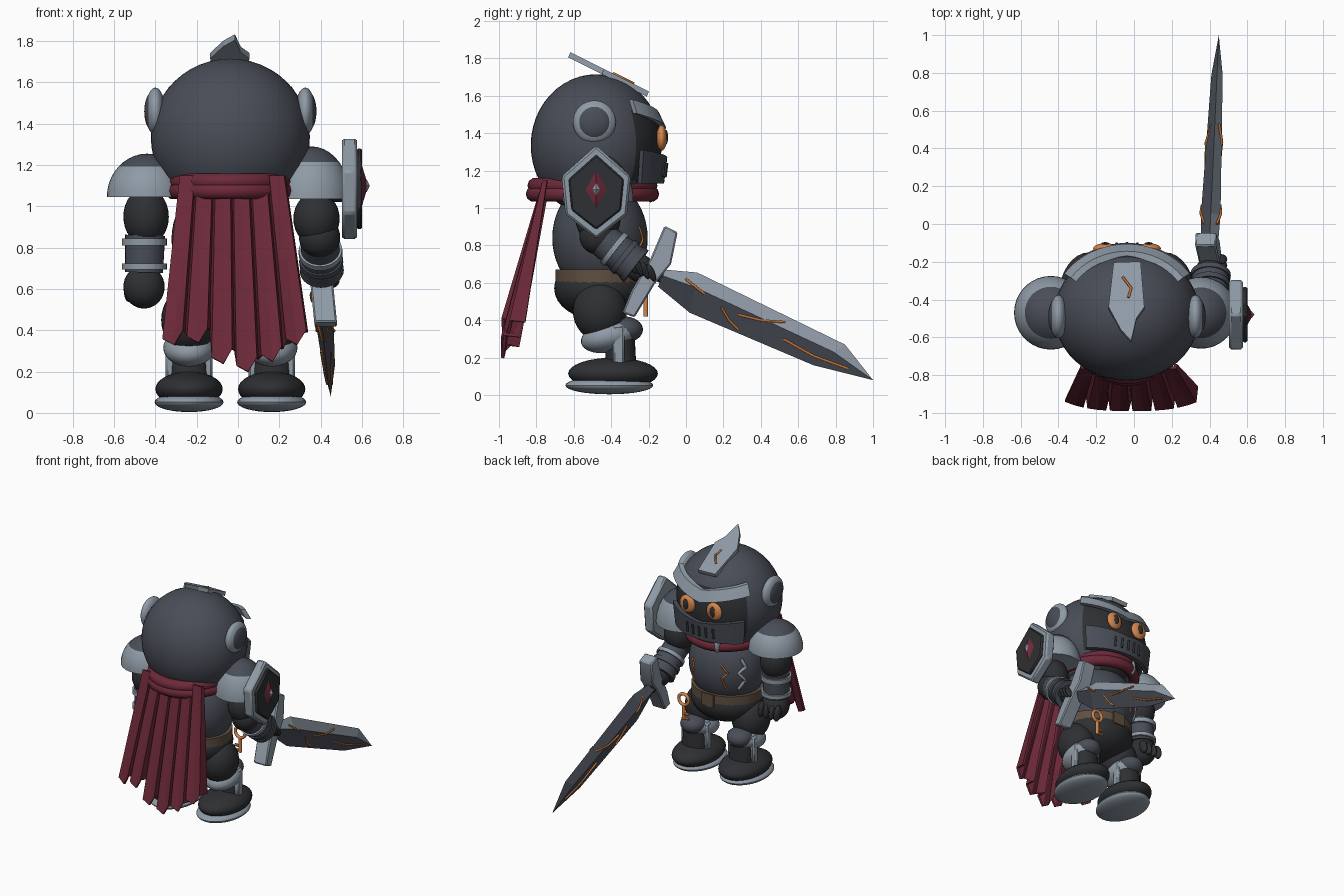
import bpy, bmesh, math
from mathutils import Vector, Matrix
from mathutils.bvhtree import BVHTree

if "Cube" in bpy.data.objects:
    bpy.data.objects.remove(bpy.data.objects["Cube"])

CX = -0.037  # symmetry line of the figure


def mat(name, r, g, b):
    m = bpy.data.materials.new(name)
    m.diffuse_color = (r, g, b, 1)
    m.use_nodes = True
    m.node_tree.nodes["Principled BSDF"].inputs["Base Color"].default_value = m.diffuse_color
    return m


IRON = mat("dark_iron", .066, .074, .094)
BLACK = mat("black_leather", .028, .029, .033)
STEEL = mat("light_steel", .275, .325, .38)
RED = mat("crimson_cloth", .15, .022, .04)
ORANGE = mat("copper_orange", .66, .24, .075)
RUST = mat("rust_crack", .55, .17, .03)
BROWN = mat("brown_belt", .115, .078, .052)


def make(name, bm, *mats):
    bmesh.ops.recalc_face_normals(bm, faces=bm.faces)
    me = bpy.data.meshes.new(name)
    bm.to_mesh(me)
    bm.free()
    for m in mats:
        me.materials.append(m)
    ob = bpy.data.objects.new(name, me)
    bpy.context.collection.objects.link(ob)
    return ob


def ball(name, c, r, m, tilt=0, seg=32):
    bm = bmesh.new()
    M = Matrix.Translation(c) @ Matrix.Rotation(tilt, 4, 'X') @ Matrix.Diagonal((*r, 1))
    bmesh.ops.create_uvsphere(bm, u_segments=seg, v_segments=seg // 2, radius=1, matrix=M)
    return make(name, bm, m)


def rod(name, a, b, r1, r2, m, flat=1, seg=28):
    a, b = Vector(a), Vector(b)
    bm = bmesh.new()
    M = Matrix.Translation((a + b) / 2) @ (b - a).to_track_quat('Z', 'Y').to_matrix().to_4x4()
    M = M @ Matrix.Diagonal((1, flat, 1, 1))
    bmesh.ops.create_cone(bm, cap_ends=True, segments=seg, radius1=r1, radius2=r2,
                          depth=(b - a).length, matrix=M)
    return make(name, bm, m)


def prism(name, pts, push, m, bevel=0):
    bm = bmesh.new()
    f = bm.faces.new([bm.verts.new(p) for p in pts])
    new = bmesh.ops.extrude_face_region(bm, geom=[f])["geom"]
    bmesh.ops.translate(bm, vec=push, verts=[v for v in new if isinstance(v, bmesh.types.BMVert)])
    ob = make(name, bm, m)
    if bevel:
        b = ob.modifiers.new("bevel", 'BEVEL')
        b.width, b.segments = bevel, 1
    return ob


def tube(name, pts, r, m, closed=False, res=3):
    cu = bpy.data.curves.new(name, 'CURVE')
    cu.dimensions, cu.bevel_depth, cu.bevel_resolution = '3D', r, res
    cu.use_fill_caps = True
    s = cu.splines.new('POLY')
    s.points.add(len(pts) - 1)
    for p, q in zip(s.points, pts):
        p.co = (*q, 1)
    s.use_cyclic_u = closed
    cu.materials.append(m)
    ob = bpy.data.objects.new(name, cu)
    bpy.context.collection.objects.link(ob)
    return ob


def crack(name, pts, ray, target, m=RUST, r=.007):
    """Thin jagged line dropped onto the target surface along ray."""
    tree = BVHTree.FromPolygons([v.co for v in target.data.vertices],
                                [p.vertices[:] for p in target.data.polygons])
    ray, out = Vector(ray), []
    for a, b in zip(pts, pts[1:]):
        for k in range(5):
            hit = tree.ray_cast(Vector(a).lerp(Vector(b), k / 4) - ray * 3, ray)[0]
            if hit:
                out.append(hit - ray * .002)
    if len(out) > 1:
        tube(name, out, r, m, res=1)


def ellipse(cx, cy, z, rx, ry, n=40):
    return [(cx + rx * math.cos(t), cy + ry * math.sin(t), z)
            for t in (2 * math.pi * i / n for i in range(n))]


# Head: iron shell with a black face opening
HC, HR = Vector((CX, -.48, 1.335)), (.385, .35, .38)
head = ball("helmet", HC, HR, IRON, seg=48)
head.data.materials.append(BLACK)
for p in head.data.polygons:
    if p.center.y > -.28 and p.center.z < 1.53:
        p.material_index = 1


def band(name, half, lo, hi, scale, m, thick=.03, n=16):
    """Curved face plate wrapped round the front of the head."""
    bm, rows = bmesh.new(), []
    for i in range(n + 1):
        u = 2 * i / n - 1
        a = u * half
        row = []
        for z, s in zip((lo(abs(u)), hi(abs(u))), scale):
            row.append([bm.verts.new((CX + (HR[0] * s + o) * math.sin(a),
                                      HC.y + (HR[1] * s + o) * math.cos(a), z)) for o in (0, thick)])
        rows.append([row[0][0], row[0][1], row[1][1], row[1][0]])
    for a, b in zip(rows, rows[1:]):
        for k in range(4):
            bm.faces.new((a[k], a[k - 1], b[k - 1], b[k]))
    bm.faces.new(rows[0])
    bm.faces.new(rows[-1])
    return make(name, bm, m)


visor = band("jaw_visor", .84, lambda u: 1.13, lambda u: 1.27 + .04 * u, (.95, 1.0), IRON)
band("brow_guard", .95, lambda u: 1.425 + .08 * u, lambda u: 1.505 + .075 * u, (.97, .86), STEEL, .035)
for i in range(-2, 3):
    x = CX + i * .055
    crack("visor_slit", [(x, 0, 1.165), (x, 0, 1.24)], (0, -1, 0), visor, BLACK, .009)
for s in (-1, 1):
    x = CX + s * .115
    ball("eye", (x, -.13, 1.375), (.064, .028, .068), ORANGE)
    ball("pupil", (x, -.108, 1.378), (.024, .012, .04), BLACK, seg=16)
    # Ear discs with iron centre
    ball("ear_rim", (CX + s * .363, -.49, 1.46), (.048, .115, .115), STEEL)
    ball("ear_cap", (CX + s * .375, -.49, 1.46), (.042, .095, .095), IRON)

# Broken crest plate on top of the helmet
outline = [(-.108, -.215), (.035, -.21), (.055, -.45), (.013, -.51), (-.015, -.63), (-.07, -.57), (-.135, -.45)]
crest = prism("crest", [(x, y, 1.49 - .5 * y) for x, y in outline], (0, .012, .028), STEEL)
crack("crest_crack", [(-.06, -.28, 0), (-.015, -.34, 0), (-.03, -.39, 0)], (0, 0, -1), crest)

# Torso, hips and belt
torso = ball("chest_plate", (CX, -.46, .84), (.285, .255, .31), IRON, seg=48)
ball("hips", (CX, -.46, .57), (.27, .245, .17), BLACK)
rod("belt", (CX, -.46, .585), (CX, -.46, .67), .265, .265, BROWN, .9)
prism("belt_buckle", [(CX - .05, -.225, .58), (CX + .05, -.225, .58), (CX + .05, -.225, .675),
                      (CX - .05, -.225, .675)], (0, .015, 0), BROWN)
crack("chest_crack_a", [(.12, 0, .9), (.09, 0, .83), (.13, 0, .78), (.11, 0, .72)], (0, -1, 0), torso)
crack("chest_crack_b", [(-.14, 0, .92), (-.19, 0, .86), (-.15, 0, .82), (-.17, 0, .74)], (0, -1, 0), torso)
crack("torn_plate_edge", [(-.25, 0, .96), (-.28, 0, .9), (-.25, 0, .86), (-.28, 0, .8), (-.24, 0, .73)],
      (0, -1, 0), torso, STEEL, .012)

# Scarf rolls and clasp
for z, k in ((1.075, 1), (1.12, .97)):
    tube("scarf_roll", ellipse(CX, -.5, z, .275 * k, .315 * k), .042, RED, True)
ball("scarf_clasp", (-.14, -.19, 1.09), (.025, .03, .06), STEEL, seg=16)

# Pleated ragged cape
bm, rows = bmesh.new(), []
tips = [.33, .34, .24, .2, .25, .33]
for i, tip in enumerate(tips):
    for f, d, up in ((.03, 1, .03), (.5, 1, 0), (.86, 1, .07), (.94, -1, .06)):
        u = (i + f) / 5.94
        zb, col = tip + up, []
        for k in range(5):
            t = k / 4
            col.append(bm.verts.new((-.285 + .515 * u + t * (-.085 + .195 * u),
                                     -.755 - .195 * t - d * (.012 + .028 * t) + .05 * t * abs(2 * u - 1) ** 3,
                                     1.15 + (zb - 1.15) * t)))
        rows.append(col)
for a, b in zip(rows, rows[1:]):
    for k in range(4):
        bm.faces.new((a[k], a[k + 1], b[k + 1], b[k]))
cape = make("cape", bm, RED)
cape.modifiers.new("cloth_thickness", 'SOLIDIFY').thickness = .018

# Legs and boots
for s in (-1, 1):
    x = CX + s * .2
    ball("thigh", (x, -.46, .45), (.135, .145, .16), BLACK)
    ball("knee_guard", (x, -.41, .315), (.125, .155, .085), STEEL, .25)
    ball("knee_cap", (x, -.33, .35), (.095, .1, .07), IRON)
    prism("shin_plate", [(x - .113, -.39, .15), (x + .113, -.39, .15), (x + .113, -.39, .37),
                         (x - .113, -.39, .37)], (0, .06, 0), STEEL, .01)
    rod("boot_cuff", (x, -.35, .14), (x, -.35, .3), .1, .09, BLACK, .85)
    ball("boot", (x, -.39, .115), (.163, .24, .085), BLACK)
    ball("boot_sole", (x, -.41, .052), (.167, .235, .048), STEEL)


# Shoulder domes: steel rim below, iron crown above
def dome(name, c, r, h):
    bm = bmesh.new()
    bmesh.ops.create_uvsphere(bm, u_segments=36, v_segments=20, radius=1,
                              matrix=Matrix.Diagonal((r, r, h, 1)))
    bmesh.ops.bisect_plane(bm, geom=bm.verts[:] + bm.edges[:] + bm.faces[:], plane_co=(0, 0, .0005),
                           plane_no=(0, 0, 1), clear_inner=True)
    bmesh.ops.holes_fill(bm, edges=[e for e in bm.edges if e.is_boundary])
    bmesh.ops.translate(bm, vec=c, verts=bm.verts)
    ob = make(name, bm, STEEL, IRON)
    for p in ob.data.polygons:
        p.material_index = int(p.center.z > c[2] + h * .66)


dome("left_pauldron", (-.44, -.47, 1.045), .195, .21)
dome("right_pauldron", (.355, -.47, 1.035), .19, .255)

# Hanging left arm
ball("left_upper_arm", (-.445, -.47, .95), (.11, .12, .14), BLACK)
rod("left_forearm", (-.455, -.46, .68), (-.45, -.46, .86), .092, .097, IRON)
for z, h in ((.81, .035), (.695, .028)):
    rod("left_arm_band", (-.453, -.46, z), (-.453, -.46, z + h), .109, .109, STEEL)
ball("left_hand", (-.455, -.45, .61), (.1, .1, .105), BLACK)
for i in range(4):
    ball("left_finger", (-.53 + i * .045, -.365, .595), (.023, .035, .06), BLACK, .3, 16)

# Bent right arm reaching forward
ball("right_upper_arm", (.38, -.47, .94), (.112, .12, .13), BLACK)
A, B = Vector((.395, -.47, .85)), Vector((.405, -.28, .7))
ball("right_elbow", A, (.1, .1, .1), BLACK)
rod("right_forearm", A, B, .09, .1, IRON)
for t in (.4, .68, .95):
    rod("right_arm_band", A.lerp(B, t), A.lerp(B, t + .12), .105, .107, STEEL if t == .4 else IRON)
ball("right_hand", (.4, -.25, .68), (.075, .075, .075), BLACK)
for i in range(4):
    ball("right_finger", (.462, -.285 + i * .033, .695 - i * .014), (.032, .019, .05), BLACK, .4, 16)

# Sword: grip, guard and diamond-section blade
rod("sword_grip", (.385, -.34, .72), (.39, -.12, .63), .035, .035, BLACK)
guard = [(-.115, .905), (-.045, .87), (-.08, .7), (-.17, .59), (-.275, .415), (-.34, .44), (-.29, .56), (-.19, .73)]
prism("sword_guard", [(.325 + (.88 - z) * .1, y, z) for y, z in guard], (.11, 0, 0), STEEL, .008)
bm, rings = bmesh.new(), []
for ty, tz, by, bz, w in ((-.11, .67, -.15, .58, .045), (.06, .655, .02, .44, .052), (.85, .27, .68, .16, .03)):
    T, Bt = Vector((.404 + .045 * ty, ty, tz)), Vector((.404 + .045 * by, by, bz))
    R = T.lerp(Bt, .36)
    rings.append([bm.verts.new(p) for p in (T, R + Vector((w, 0, 0)), Bt, R - Vector((w, 0, 0)))])
tip = bm.verts.new((.449, 1.0, .08))
for a, b in zip(rings, rings[1:]):
    for k in range(4):
        bm.faces.new((a[k - 1], a[k], b[k], b[k - 1]))
for k in range(4):
    bm.faces.new((rings[-1][k - 1], rings[-1][k], tip))
bm.faces.new(rings[0])
blade = make("sword_blade", bm, IRON, STEEL)
for i, p in enumerate(blade.data.polygons):
    p.material_index = int(i % 4 == 1)  # only the upper outer bevel is bright
lines = [[(0, .62), (.05, .58), (.1, .54)], [(.19, .47), (.23, .4), (.28, .35)],
         [(.28, .43), (.4, .4), (.53, .39)], [(.52, .3), (.68, .21), (.87, .14)]]
for line in lines:
    for s in (-1, 1):
        crack("blade_crack", [(0, y, z) for y, z in line], (s, 0, 0), blade)

# Shield: steel hexagon, black panel, crimson gem
hexa = [(0, .25), (.185, .085), (.165, -.12), (0, -.25), (-.165, -.12), (-.185, .085)]


def plate(name, pts, k, x, d, m, bev=0):
    return prism(name, [(x, -.48 + y * k, 1.085 + z * k) for y, z in pts], (d, 0, 0), m, bev)


plate("shield_rim", hexa, 1, .503, .074, STEEL, .012)
plate("shield_panel", hexa, .8, .575, .025, BLACK, .008)
for name, w, h, x0, x, m in (("shield_gem", .06, .105, .598, .63, RED), ("gem_core", .02, .034, .622, .638, STEEL)):
    bm = bmesh.new()
    top = bm.verts.new((x, -.48, 1.1))
    rim = [bm.verts.new((x0, -.48 + a * w, 1.1 + b * h)) for a, b in ((1, 0), (0, 1), (-1, 0), (0, -1))]
    for k in range(4):
        bm.faces.new((rim[k - 1], rim[k], top))
    bm.faces.new(rim)
    make(name, bm, m)
rod("shield_mount", (.4, -.48, 1.08), (.51, -.48, 1.08), .06, .06, BLACK)

# Key hanging from the belt
KX, KY = .17, -.215
tube("key_ring", [(KX + .042 * math.cos(t), KY, .575 + .042 * math.sin(t))
                  for t in (i * math.pi / 10 for i in range(20))], .012, ORANGE, True)
rod("key_shaft", (KX, KY, .535), (KX, KY, .42), .012, .012, ORANGE, seg=12)
for z in (.432, .468):
    rod("key_tooth", (KX, KY, z), (KX - .045, KY, z), .011, .011, ORANGE, seg=8)

# Smooth rounded parts while keeping hard edges
for ob in bpy.context.collection.objects:
    ob.select_set(ob.type == 'MESH' and ob.name not in ("cape", "sword_blade", "crest"))
    if ob.type == 'MESH':
        bpy.context.view_layer.objects.active = ob
bpy.ops.object.shade_smooth_by_angle(angle=math.radians(32))
